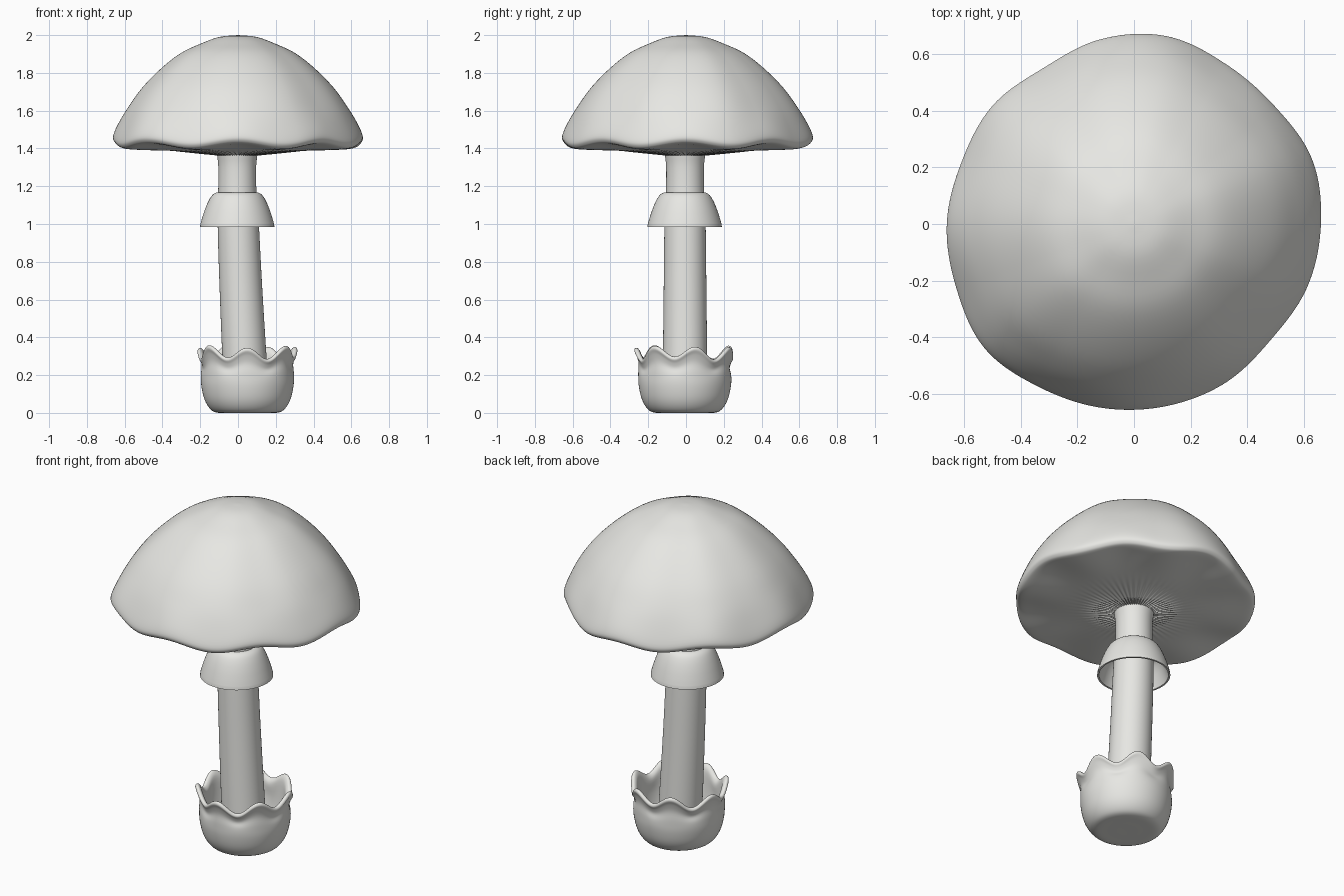
import bpy, bmesh, math

if "Cube" in bpy.data.objects:
    bpy.data.objects.remove(bpy.data.objects["Cube"])

mat = bpy.data.materials.new("pale grey")
mat.diffuse_color = (0.8, 0.8, 0.77, 1)
mat.use_nodes = True
mat.node_tree.nodes["Principled BSDF"].inputs["Base Color"].default_value = mat.diffuse_color


def spline(a, b, c, d, t):
    return 0.5 * (2 * b + (c - a) * t + (2 * a - 5 * b + 4 * c - d) * t * t
                  + (3 * b - a - 3 * c + d) * t ** 3)


def smooth(pts, n=4):
    """Curve through a few (radius, height) points."""
    out = []
    for i in range(len(pts) - 1):
        q = [pts[max(0, min(len(pts) - 1, i + k))] for k in (-1, 0, 1, 2)]
        for s in range(n):
            out.append(tuple(spline(*[p[j] for p in q], s / n) for j in (0, 1)))
    return out + [pts[-1]]


def lathe(name, profile, place, segs, angle=50):
    """Revolve a profile; place(i, r, z, a) gives each final position."""
    bm = bmesh.new()
    rows = [[bm.verts.new(place(i, r, z, math.tau * k / segs)) for k in range(segs)]
            for i, (r, z) in enumerate(profile)]
    for lo, hi in zip(rows, rows[1:]):
        for k in range(segs):
            m = (k + 1) % segs
            bm.faces.new((lo[k], lo[m], hi[m], hi[k]))
    bmesh.ops.remove_doubles(bm, verts=bm.verts, dist=1e-5)
    bmesh.ops.recalc_face_normals(bm, faces=bm.faces)
    me = bpy.data.meshes.new(name)
    bm.to_mesh(me)
    bm.free()
    ob = bpy.data.objects.new(name, me)
    bpy.context.collection.objects.link(ob)
    me.materials.append(mat)
    bpy.ops.object.select_all(action='DESELECT')
    ob.select_set(True)
    bpy.context.view_layer.objects.active = ob
    bpy.ops.object.shade_smooth_by_angle(angle=math.radians(angle))
    return ob


def ramp(v, a, b):
    t = max(0, min(1, (v - a) / (b - a)))
    return t * t * (3 - 2 * t)


# Cap: dome with a slightly irregular, eight-waved rim and faint gills below
rim = [.659, .668, .647, .65, .672, .662, .636, .65, .646,
       .66, .666, .685, .665, .658, .652, .646, .632, .65]
dome = smooth([(0, 2), (.1, 1.99), (.2, 1.953), (.3, 1.905), (.4, 1.827), (.5, 1.725),
               (.575, 1.62), (.627, 1.525), (.655, 1.455), (.65, 1.425), (.625, 1.412),
               (.55, 1.405), (.42, 1.394), (.27, 1.38), (.17, 1.371), (.09, 1.364)])
widest = 8 * 4


def cap_place(i, r, z, a):
    t = a / math.tau * 18
    k = int(t)
    f = spline(*[rim[(k + j) % 18] for j in (-1, 0, 1, 2)], t - k) / .655
    r *= 1 + (f - 1) * ramp(r, -.05, .3)
    wave = .014 * math.cos(8 * a)
    if i <= widest:
        z += wave * ramp(1.65 - z, 0, .2)
    else:
        z += wave * ramp(r, .3, .62)
        z += .003 * math.cos(60 * a) * ramp(.4 - r, 0, .3)
    return r * math.cos(a), r * math.sin(a), z


lathe("cap", dome, cap_place, 360, 180)

# Stem: tapering and leaning towards +x at the foot
stem_profile = [(0, .02)] + smooth([(.12, .02), (.117, .3), (.113, .65), (.109, 1.0),
                                    (.101, 1.18), (.1, 1.3), (.106, 1.36), (.11, 1.39)]) + [(0, 1.39)]


def stem_place(i, r, z, a):
    lean = -.004 + .055 * max(0, (1.2 - z) / 1.2) ** 1.3
    return lean + r * math.cos(a), -.005 + r * math.sin(a), z


lathe("stem", stem_profile, stem_place, 48)

# Ring: hollow flared skirt with a narrow straight lip
ring_profile = (smooth([(.09, 1.168), (.112, 1.166), (.133, 1.152), (.152, 1.122),
                        (.17, 1.08), (.185, 1.035), (.195, 1.0)]) + [(.197, .985)]
                + smooth([(.187, .985), (.173, 1.03), (.155, 1.08), (.132, 1.115), (.09, 1.13)]))


def ring_place(i, r, z, a):
    return -.004 + r * math.cos(a), -.007 + r * math.sin(a), z


lathe("ring", ring_profile, ring_place, 64, 60)

# Volva: cup around the foot with seven softly curled lobes
cup_profile = smooth([(0, .012), (.1, .012), (.165, .014), (.2, .036), (.228, .085), (.244, .155),
                      (.246, .215), (.241, .26), (.25, .295), (.261, .318), (.254, .332), (.239, .327),
                      (.225, .295), (.219, .2), (.2, .11), (.15, .06), (0, .05)])


def cup_place(i, r, z, a):
    c = math.cos(7 * (a - math.radians(270)))
    w = ramp(z, .18, .33)
    z += w * (.03 * c + .007 * math.cos(3 * a + 1))
    r += w * .007 * c
    return .05 + r * math.cos(a), -.006 + r * math.sin(a), z - .012


lathe("volva", cup_profile, cup_place, 140, 180)
